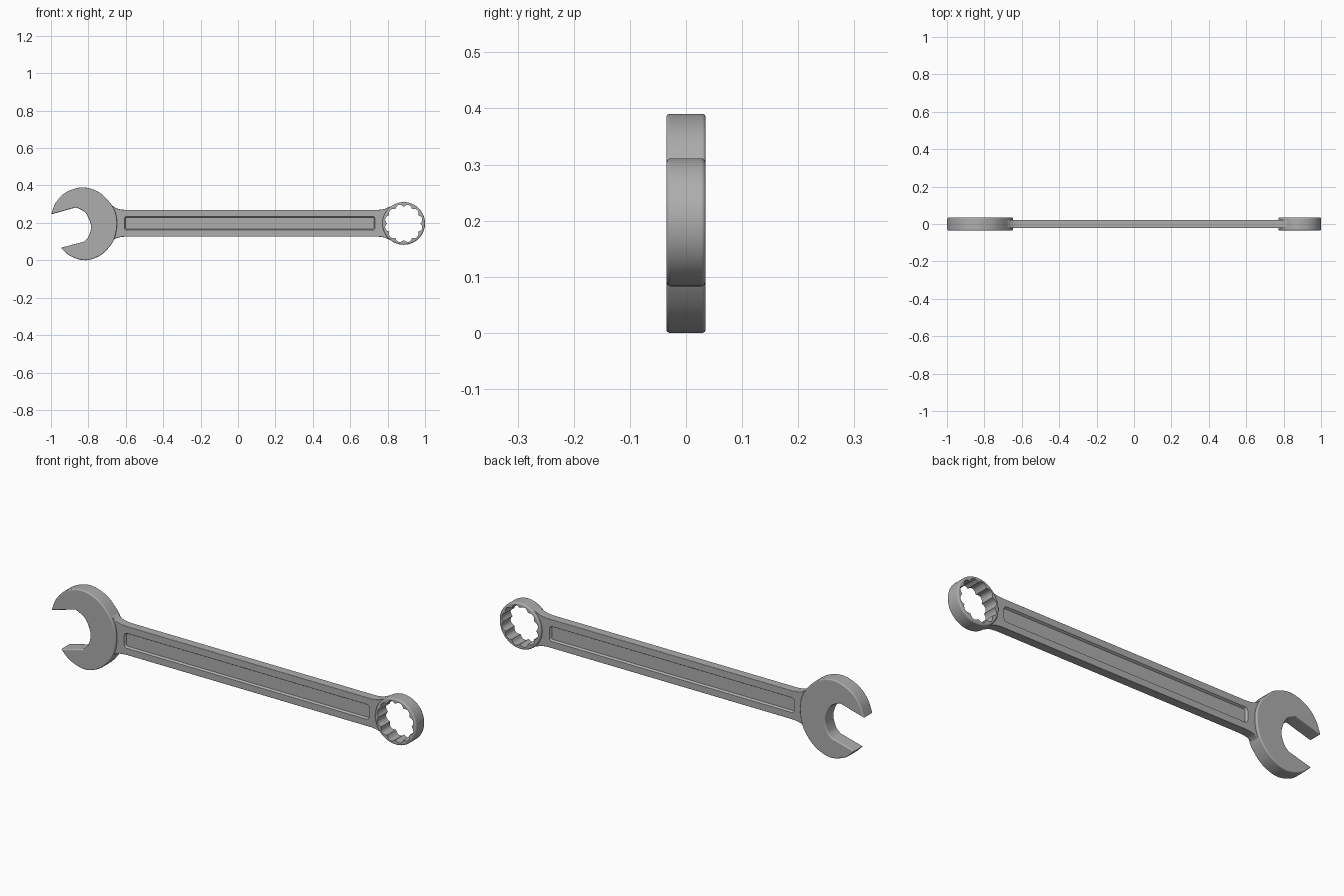
import bpy, bmesh
from math import sin, cos, pi, radians
from mathutils import Vector

cube = bpy.data.objects.get("Cube")
if cube:
    bpy.data.objects.remove(cube, do_unlink=True)

steel = bpy.data.materials.new("grey steel")
steel.use_nodes = True
GREY = (0.42, 0.42, 0.42, 1)
steel.diffuse_color = GREY
steel.node_tree.nodes["Principled BSDF"].inputs["Base Color"].default_value = GREY

MID = 0.198                 # height of the long axis
RING = (0.886, 0.197)       # centre of the ring end


def spline(pts, steps=6):
    """Smooth open curve through the points."""
    p = [Vector(q) for q in pts]
    p = [2 * p[0] - p[1]] + p + [2 * p[-1] - p[-2]]
    out = []
    for a, b, c, d in zip(p, p[1:], p[2:], p[3:]):
        for i in range(steps):
            t = i / steps
            out.append(0.5 * (2 * b + (c - a) * t + (2 * a - 5 * b + 4 * c - d) * t * t
                              + (3 * b - a - 3 * c + d) * t ** 3))
    return out + [p[-2]]


def circle(centre, radius, n=72):
    """Outline whose radius may be a function of the angle."""
    r = radius if callable(radius) else lambda a: radius
    angles = [2 * pi * i / n for i in range(n)]
    return [(centre[0] + r(a) * cos(a), centre[1] + r(a) * sin(a)) for a in angles]


def prism(name, outline, y0, y1, y1_outline=None):
    """Solid between an outline at y0 and one at y1."""
    bm = bmesh.new()
    near = [bm.verts.new((x, y0, z)) for x, z in outline]
    far = [bm.verts.new((x, y1, z)) for x, z in (y1_outline or outline)]
    bm.faces.new(near)
    bm.faces.new(far[::-1])
    n = len(near)
    for i in range(n):
        j = (i + 1) % n
        bm.faces.new((near[j], near[i], far[i], far[j]))
    bmesh.ops.recalc_face_normals(bm, faces=bm.faces[:])
    mesh = bpy.data.meshes.new(name)
    bm.to_mesh(mesh)
    bm.free()
    mesh.materials.append(steel)
    obj = bpy.data.objects.new(name, mesh)
    bpy.context.collection.objects.link(obj)
    return obj


def apply_modifier(obj, kind, **settings):
    mod = obj.modifiers.new(kind.title(), kind)
    for key, value in settings.items():
        setattr(mod, key, value)
    bpy.ops.object.select_all(action="DESELECT")
    bpy.context.view_layer.objects.active = obj
    obj.select_set(True)
    bpy.ops.object.modifier_apply(modifier=mod.name)


def round_edges(obj, width):
    apply_modifier(obj, "BEVEL", width=width, segments=4, limit_method="ANGLE",
                   angle_limit=radians(40))


def cut(obj, cutter):
    cutter.hide_render = True
    apply_modifier(obj, "BOOLEAN", object=cutter, operation="DIFFERENCE", solver="EXACT")
    bpy.data.objects.remove(cutter, do_unlink=True)


def finish(obj):
    bpy.ops.object.select_all(action="DESELECT")
    bpy.context.view_layer.objects.active = obj
    obj.select_set(True)
    bpy.ops.object.shade_smooth_by_angle(angle=radians(35))
    normals = obj.modifiers.new("Flat faces", "WEIGHTED_NORMAL")
    normals.keep_sharp = True


# Open jaw: outer curve from upper tip round to lower tip, then the throat
outer = spline([(-1.0, 0.245), (-0.973, 0.31), (-0.92, 0.363), (-0.835, 0.39),
                (-0.75, 0.368), (-0.69, 0.315), (-0.655, 0.255), (-0.647, 0.19),
                (-0.658, 0.125), (-0.685, 0.075), (-0.738, 0.025), (-0.815, 0.0),
                (-0.895, 0.022), (-0.948, 0.067)])
throat = spline([(-0.825, 0.099), (-0.8, 0.125), (-0.786, 0.185),
                 (-0.815, 0.253), (-0.866, 0.283)])
jaw = prism("open_jaw", outer + throat, -0.035, 0.035)
round_edges(jaw, 0.009)
finish(jaw)

# Ring with a twelve-lobed hole
ring = prism("ring_end", circle(RING, 0.114), -0.035, 0.035)
round_edges(ring, 0.008)
cut(ring, prism("lobed_cutter",
                circle(RING, lambda a: 0.089 + 0.013 * abs(sin(6 * a)), 144), -0.1, 0.1))
finish(ring)

# Handle: flared at both ends, the lower edge mirrors the upper
upper = (spline([(-0.70, 0.318), (-0.66, 0.284), (-0.632, 0.273), (-0.595, 0.269)])
         + spline([(0.745, 0.269), (0.78, 0.274), (0.805, 0.284), (0.828, 0.292)]))
lower = [(x, 2 * MID - z) for x, z in reversed(upper)]
handle = prism("handle", upper + lower, -0.022, 0.022)
round_edges(handle, 0.011)
cut(handle, prism("ring_clearance_cutter", circle(RING, 0.105), -0.1, 0.1))


def slot(grow):
    """Rounded rectangle for the long groove."""
    r, left, right, half = 0.014, -0.608, 0.733, 0.037
    pts = []
    for k, (x, z) in enumerate([(right, half), (left, half), (left, -half), (right, -half)]):
        cx = x - r if x > 0 else x + r
        cz = z - r if z > 0 else z + r
        for i in range(7):
            a = (k + i / 6) * pi / 2
            pts.append((cx + (r + grow) * cos(a), MID + cz + (r + grow) * sin(a)))
    return pts


# Long groove on both faces, with sloped walls
for side in (-1, 1):
    cut(handle, prism("groove_cutter", slot(-0.006), side * 0.012, side * 0.032, slot(0.006)))
finish(handle)
